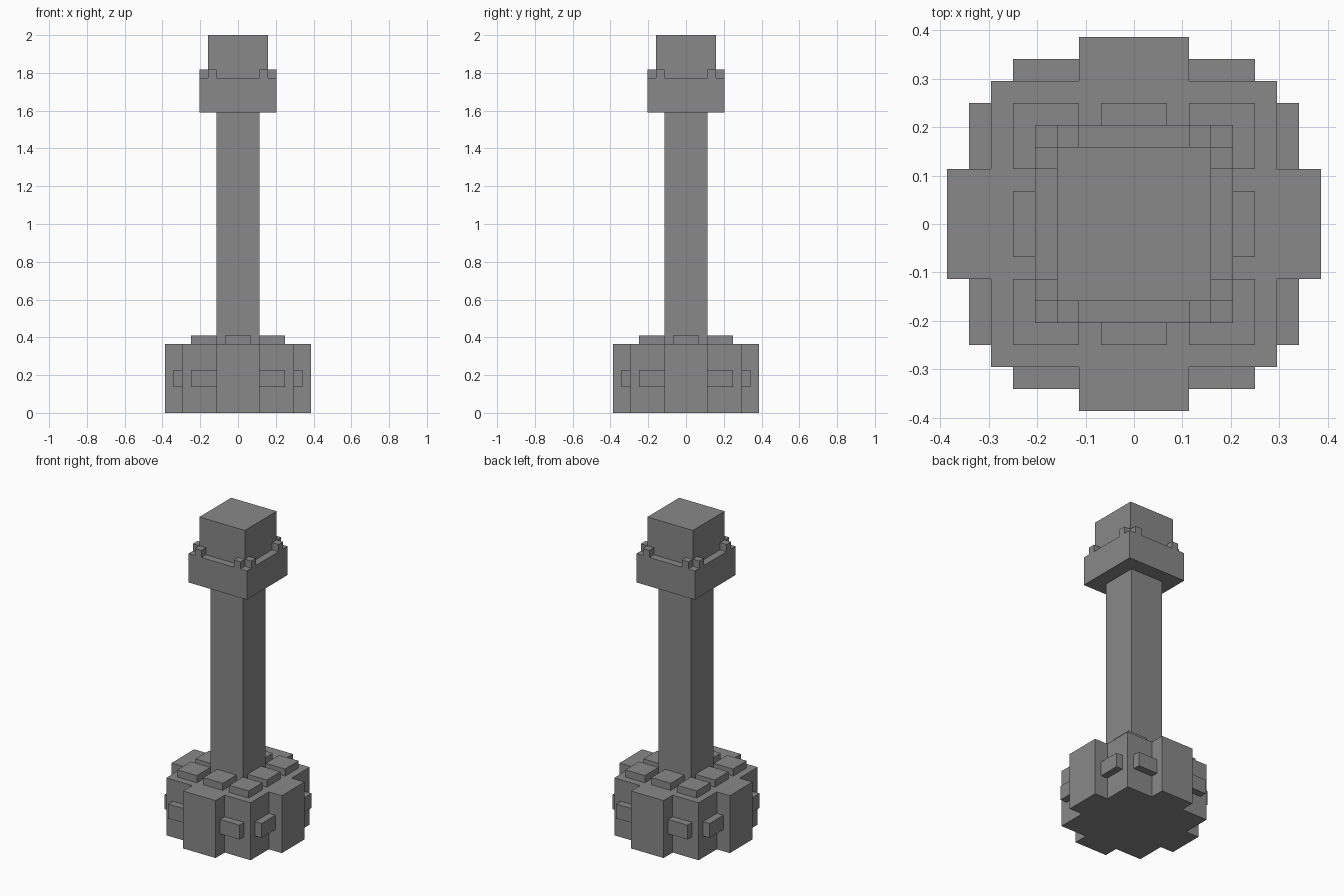
import bpy, bmesh
from math import pi
from mathutils import Matrix, Vector

if "Cube" in bpy.data.objects:
    bpy.data.objects.remove(bpy.data.objects["Cube"], do_unlink=True)

U = 2 / 44  # one block unit: the model is 44 blocks tall

grey = bpy.data.materials.new("stone_grey")
grey.use_nodes = True
colour = (0.25, 0.25, 0.25, 1)
grey.diffuse_color = colour
grey.node_tree.nodes["Principled BSDF"].inputs["Base Color"].default_value = colour


def finish(name, bm):
    bmesh.ops.recalc_face_normals(bm, faces=bm.faces)
    mesh = bpy.data.meshes.new(name)
    bm.to_mesh(mesh)
    bm.free()
    mesh.materials.append(grey)
    obj = bpy.data.objects.new(name, mesh)
    bpy.context.collection.objects.link(obj)
    return obj


def box(name, low, high, turn=0):
    """Box between two corners in block units, turned in quarters about z."""
    low, high = Vector(low) * U, Vector(high) * U
    bm = bmesh.new()
    matrix = (Matrix.Rotation(turn * pi / 2, 4, "Z")
              @ Matrix.Translation((low + high) / 2)
              @ Matrix.Diagonal((*(high - low), 1)))
    bmesh.ops.create_cube(bm, size=1, matrix=matrix)
    return finish(name, bm)


def block(name, half, bottom, top):
    return box(name, (-half, -half, bottom), (half, half, top))


# Base: a square with a wide buttress on each side, extruded from its outline
bm = bmesh.new()
corner = [(8.5, -2.5), (8.5, 2.5), (6.5, 2.5), (6.5, 6.5), (2.5, 6.5)]
outline = []
for turn in range(4):
    spin = Matrix.Rotation(turn * pi / 2, 3, "Z")
    outline += [bm.verts.new(spin @ Vector((x, y, 0)) * U) for x, y in corner]
floor = bm.faces.new(outline)
raised = bmesh.ops.extrude_face_region(bm, geom=[floor], use_keep_orig=True)
bmesh.ops.translate(bm, vec=(0, 0, 8 * U),
                    verts=[v for v in raised["geom"] if isinstance(v, bmesh.types.BMVert)])
finish("base", bm)

# Shaft, collar and cap
block("shaft", 2.5, 8, 35)
block("collar", 4.5, 35, 39)
block("cap", 3.5, 39, 44)

# Details repeated on all four sides
for turn, side in enumerate(("front", "left", "back", "right")):
    box(side + "_top_plate", (-1.5, -5.5, 8), (1.5, -2.5, 9), turn)
    box(side + "_corner_plate", (2.5, -5.5, 8), (5.5, -2.5, 9), turn)
    for end, x in (("a", -5.5), ("b", 2.5)):
        box(f"{side}_wall_stud_{end}", (x, -7.5, 3), (x + 3, -6.5, 5), turn)
    for end, x in (("a", -3.5), ("b", 2.5)):
        box(f"{side}_collar_prong_{end}", (x, -4.5, 39), (x + 1, -3.5, 40), turn)
